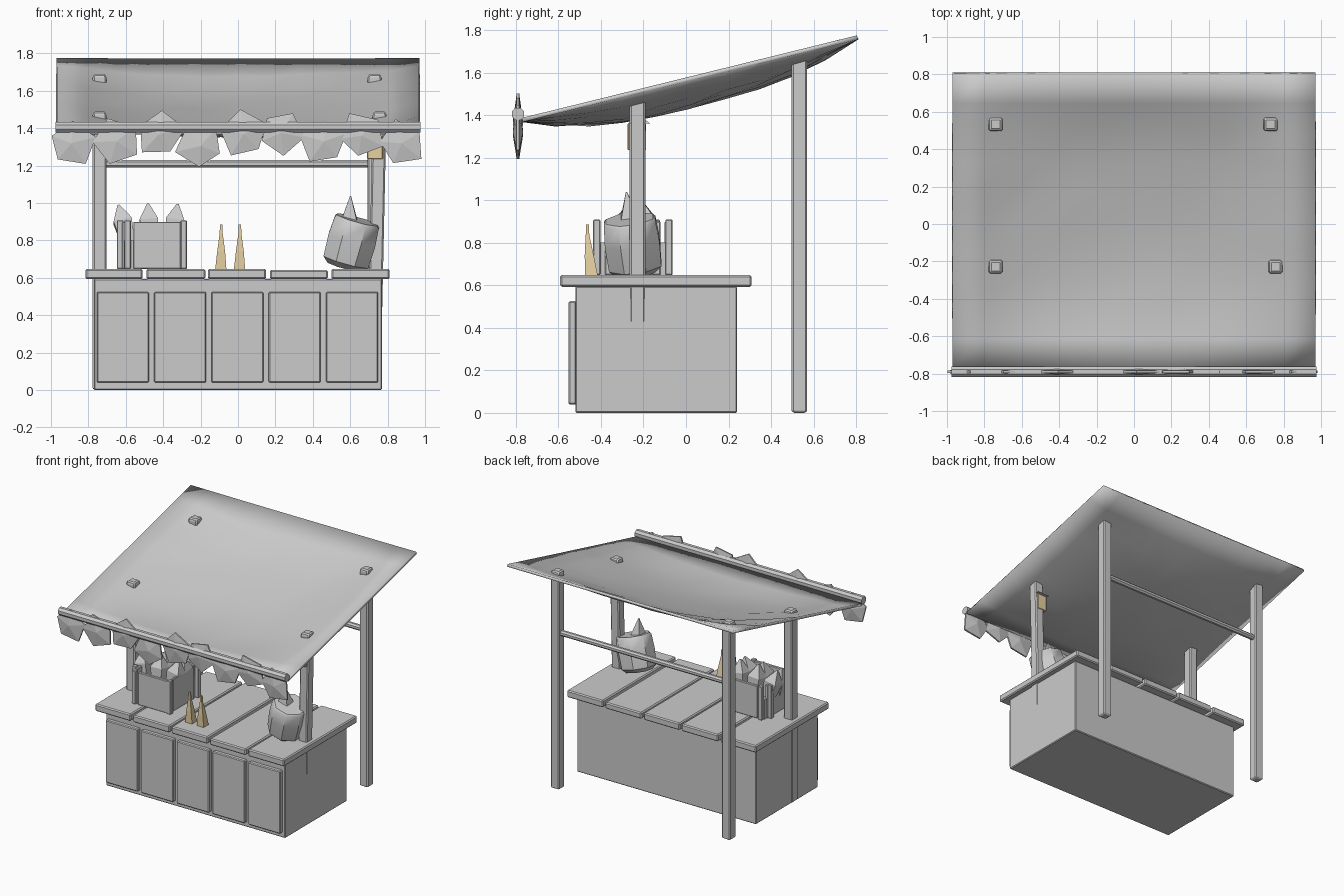
import bpy, bmesh, math, random
from mathutils import Vector, Matrix

if "Cube" in bpy.data.objects:
    bpy.data.objects.remove(bpy.data.objects["Cube"])

random.seed(4)
tan = bpy.data.materials.new("tan")
tan.diffuse_color = (0.8, 0.64, 0.36, 1)
tan.use_nodes = True
tan.node_tree.nodes["Principled BSDF"].inputs["Base Color"].default_value = tan.diffuse_color


def finish(name, bm, mat=None, bevel=0, smooth=False):
    bmesh.ops.recalc_face_normals(bm, faces=bm.faces)
    me = bpy.data.meshes.new(name)
    bm.to_mesh(me)
    bm.free()
    ob = bpy.data.objects.new(name, me)
    bpy.context.collection.objects.link(ob)
    if mat:
        me.materials.append(mat)
    if bevel:
        m = ob.modifiers.new("bevel", 'BEVEL')
        m.width = bevel
        m.segments = 1
    if smooth:
        bpy.context.view_layer.objects.active = ob
        ob.select_set(True)
        bpy.ops.object.shade_smooth_by_angle(angle=math.radians(40))
        ob.select_set(False)
    return ob


def box(name, x0, x1, y0, y1, z0, z1, bevel=0.006, mat=None):
    bm = bmesh.new()
    bmesh.ops.create_cube(bm, size=1)
    for v in bm.verts:
        v.co = ((x0 + x1) / 2 + v.co.x * (x1 - x0), (y0 + y1) / 2 + v.co.y * (y1 - y0),
                (z0 + z1) / 2 + v.co.z * (z1 - z0))
    return finish(name, bm, mat, bevel)


def loft(name, rings, sides, matrix=Matrix(), mat=None, smooth=False, bevel=0):
    """Stack of polygon rings (x, y, z, radius), capped at both ends."""
    bm = bmesh.new()
    loops = []
    for x, y, z, r in rings:
        loops.append([bm.verts.new(matrix @ Vector((
            x + r * math.cos(math.tau * (i + .5) / sides),
            y + r * math.sin(math.tau * (i + .5) / sides), z))) for i in range(sides)])
    for a, b in zip(loops, loops[1:]):
        for i in range(sides):
            j = (i + 1) % sides
            bm.faces.new((a[i], a[j], b[j], b[i]))
    bm.faces.new(loops[0])
    bm.faces.new(loops[-1])
    return finish(name, bm, mat, bevel, smooth)


# counter with front panels and top planks
box("counter_body", -.77, .77, -.52, .24, 0, .595, .006)
for i, x in enumerate((-.615, -.31, -.003, .303, .61)):
    box(f"front_panel_{i}", x - .139, x + .139, -.552, -.515, .04, .525, .006)
for i, (x0, x1) in enumerate(((-.815, -.51), (-.49, -.175), (-.16, .15), (.17, .48), (.50, .81))):
    box(f"top_plank_{i}", x0, x1, -.592, .308, .593, .648 - .006 * (i == 3), .008)

# four posts, square with chamfered corners
for name, xb, xt, y, top in (("front_left_post", -.74, -.74, -.228, 1.49),
                             ("front_right_post", .725, .757, -.228, 1.49),
                             ("back_left_post", -.74, -.74, .533, 1.69),
                             ("back_right_post", .73, .73, .533, 1.69)):
    loft(name, [(xb, y, 0, .044), (xb, y, .012, .052), (xt, y, top - .02, .052), (xt, y, top, .044)],
         4, bevel=.008)

# back rail and front awning pole, both along x
turn = Matrix.Rotation(math.pi / 2, 4, 'Y')
loft("back_rail", [(0, 0, -.73, .022), (0, 0, .73, .022)], 8,
     Matrix.Translation((0, .533, 1.21)) @ turn, smooth=True)
loft("awning_pole", [(0, 0, -.975, .031), (0, 0, .975, .031)], 8,
     Matrix.Translation((0, -.79, 1.405)) @ turn, smooth=True)

# sagging cloth roof
bm = bmesh.new()
bmesh.ops.create_grid(bm, x_segments=12, y_segments=10, size=1)
for v in bm.verts:
    u, w = v.co.x, v.co.y
    sag = .128 * (1 - abs(u) ** 2.6) * (1 - abs(w) ** 2.5)
    inner = abs(u) < .99 and abs(w) < .99
    v.co = (u * .97, .018 + w * .788, 1.571 + w * .194 - sag + inner * random.uniform(-.008, .008))
roof = finish("cloth_roof", bm, smooth=True)
m = roof.modifiers.new("thick", 'SOLIDIFY')
m.thickness = .02
m.offset = 0

# row of crumpled pennants hung on the pole
pennants = ((-.89, 1.32, 15), (-.65, 1.33, 38), (-.42, 1.37, 12), (-.2, 1.305, 50), (.03, 1.37, 25),
            (.23, 1.375, 60), (.46, 1.33, 20), (.66, 1.36, 45), (.875, 1.32, 32))
for k, (x, z, ang) in enumerate(pennants):
    bm = bmesh.new()
    for side in (-1, 1):
        pts = []
        for i in range(5):
            a = math.radians(ang + 72 * i)
            r = .13 * random.uniform(.85, 1.1)
            pts.append(bm.verts.new((x + r * math.cos(a), -.79 + side * .006, z + r * .95 * math.sin(a))))
        mid = bm.verts.new((x, -.79 + side * .024, z))
        for i in range(5):
            bm.faces.new((pts[i], pts[(i + 1) % 5], mid))
        if side == -1:
            front = pts
        else:
            for p, q in zip(front, pts):
                q.co.x, q.co.z = p.co.x, p.co.z
            for i in range(5):
                j = (i + 1) % 5
                bm.faces.new((front[i], front[j], pts[j], pts[i]))
    finish(f"pennant_{k}", bm)

# lantern on the right front post
box("lantern", .69, .775, -.275, -.187, 1.235, 1.36, .004, tan)
loft("lantern_cap", [(.735, -.22, 1.36, .075), (.74, -.225, 1.385, .03)], 4)

# slatted crate: four walls and upright slats
for name, b in (("front", (-.56, -.305, -.43, -.405)), ("back", (-.56, -.305, -.1, -.075)),
                ("left", (-.62, -.595, -.38, -.12)), ("right", (-.31, -.29, -.38, -.12))):
    box(f"crate_{name}_wall", *b, .648, .9, .004)
box("crate_floor", -.61, -.3, -.41, -.09, .648, .8, 0)
for i, (x, y) in enumerate(((-.59, -.42), (-.29, -.42), (-.63, -.36), (-.63, -.14), (-.59, -.08), (-.29, -.08))):
    box(f"crate_slat_{i}", x - .017, x + .017, y - .017, y + .017, .648, .908, .004)

# pointed goods in the crate
for i in range(3):
    for j in range(2):
        place = Matrix.Translation((-.585 + .115 * i, -.3 + .13 * j, .78)) @ \
            Matrix.Rotation(.18 * (j * 2 - 1), 4, 'X') @ Matrix.Rotation(-.25 + .2 * i, 4, 'Y')
        loft(f"goods_{i}_{j}", [(0, 0, 0, .05), (0, 0, .13, .07), (0, 0, .22, .008)], 4, place)

# leaning sack with a pointed tie
lean = Matrix.Translation((.57, -.235, .66)) @ Matrix.Rotation(.27, 4, 'Y') @ Matrix.Rotation(.12, 4, 'X')
loft("sack", [(0, 0, 0, .1), (0, 0, .03, .134), (0, 0, .15, .14), (0, 0, .25, .132), (0, 0, .262, .12)],
     8, lean, smooth=True)
loft("sack_tie", [(-.04, 0, .25, .06), (-.07, 0, .375, .004)], 4, lean)

# two bottles
for i, x in enumerate((-.092, .008)):
    loft(f"bottle_{i}", [(x, -.445, .648, .042), (x + .002, -.455, .74, .03), (x + .002, -.463, .835, .012),
                         (x + .002, -.463, .885, .009)], 4, mat=tan)
